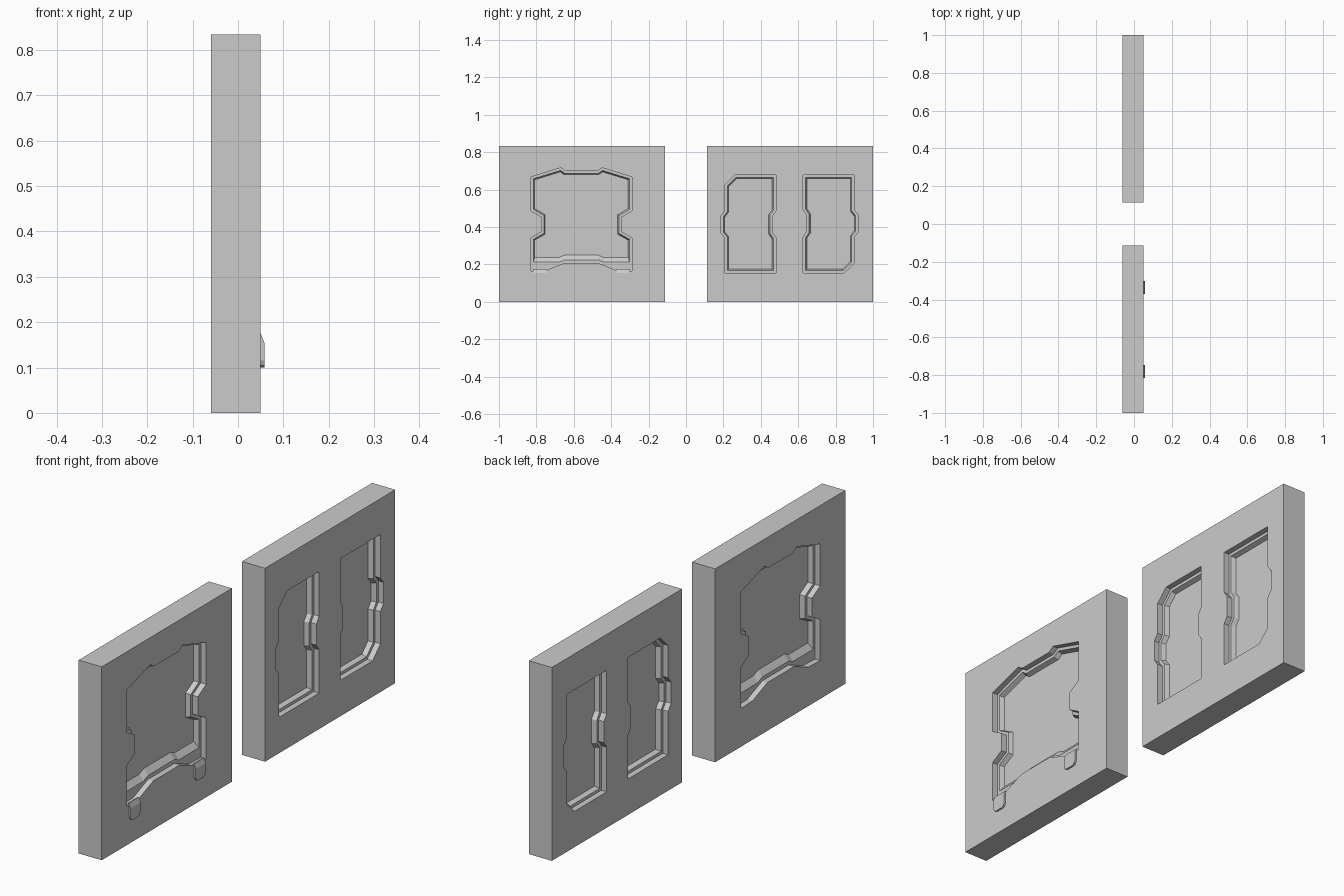
import bpy
import bmesh
from mathutils import Vector

if "Cube" in bpy.data.objects:
    bpy.data.objects.remove(bpy.data.objects["Cube"], do_unlink=True)

# One plain grey for everything
grey = bpy.data.materials.new("light_grey")
grey.use_nodes = True
GREY = (0.6, 0.6, 0.6, 1)
grey.diffuse_color = GREY
grey.node_tree.nodes["Principled BSDF"].inputs["Base Color"].default_value = GREY

MID, HALF, HEIGHT = -0.005, 0.055, 0.834
LEDGE, PANE = 0.030, 0.010      # distances from the middle plane
LEDGE_IN, PANE_IN = 0.013, 0.020


def finish(bm, name):
    bmesh.ops.recalc_face_normals(bm, faces=bm.faces)
    mesh = bpy.data.meshes.new(name)
    bm.to_mesh(mesh)
    bm.free()
    mesh.materials.append(grey)
    obj = bpy.data.objects.new(name, mesh)
    bpy.context.collection.objects.link(obj)
    return obj


def inset(points, d):
    """Mitred inward offset of a counter-clockwise outline."""
    out = []
    for i, p in enumerate(points):
        p = Vector(p)
        a = (p - Vector(points[i - 1])).normalized()
        b = (Vector(points[(i + 1) % len(points)]) - p).normalized()
        na, nb = Vector((-a.y, a.x)), Vector((-b.y, b.x))
        out.append(tuple(p + (na + nb) * d / (1 + na.dot(nb))))
    return out


def mirrored(half, centre):
    right = [(centre + y, z) for y, z in half]
    left = [(centre - y, z) for y, z in reversed(half)]
    return right + left


def loop(bm, points, x):
    return [bm.verts.new((x, y, z)) for y, z in points]


def bridge(bm, a, b):
    for i in range(len(a)):
        bm.faces.new((a[i - 1], a[i], b[i], b[i - 1]))


def slab(name, y0, y1, recesses):
    """Block with stepped recesses on both broad faces."""
    bm = bmesh.new()
    rims = []
    for side in (1, -1):
        rim = loop(bm, [(y0, 0), (y1, 0), (y1, HEIGHT), (y0, HEIGHT)], MID + side * HALF)
        rims.append(rim)
        loops = [rim]
        for outer, ledge, pane in recesses:
            rings = [loop(bm, pts, MID + side * x) for pts, x in
                     ((outer, HALF), (outer, LEDGE), (ledge, LEDGE), (pane, PANE))]
            for a, b in zip(rings, rings[1:]):
                bridge(bm, a, b)
            bm.faces.new(rings[-1])
            loops.append(rings[0])
        edges = []
        for verts in loops:
            for i in range(len(verts)):
                pair = (verts[i - 1], verts[i])
                edges.append(bm.edges.get(pair) or bm.edges.new(pair))
        bmesh.ops.triangle_fill(bm, edges=edges, use_beauty=True)
    bridge(bm, *rims)
    return finish(bm, name)


# Arched recess with a raised sill
CENTRE = -0.559
arch_half = [(0.09, 0.208), (0.19, 0.168), (0.27, 0.165), (0.27, 0.342),
             (0.214, 0.374), (0.214, 0.455), (0.27, 0.487), (0.27, 0.668),
             (0.11, 0.717), (0.085, 0.70)]


def arch_ring(d, sill):
    pts = inset(mirrored(arch_half, CENTRE), d)
    half = [(y - CENTRE, z) for y, z in pts[:len(arch_half)]]
    half[:3] = [(0.09, sill + 0.013), (0.12, sill), (half[2][0], sill)]
    return mirrored(half, CENTRE)


arch = (mirrored(arch_half, CENTRE), arch_ring(LEDGE_IN, 0.212), arch_ring(PANE_IN, 0.237))
slab("arch_slab", -1, -0.113, [arch])

# Pair of window recesses, the second a half-turn of the first
window = [(0.208, 0.155), (0.481, 0.155), (0.481, 0.342), (0.462, 0.369),
          (0.462, 0.46), (0.481, 0.487), (0.481, 0.679), (0.262, 0.679),
          (0.208, 0.626), (0.208, 0.487), (0.187, 0.46), (0.187, 0.369),
          (0.208, 0.342)]
turned = [(1.107 - y, 0.834 - z) for y, z in window]
slab("window_slab", 0.113, 1,
     [(w, inset(w, LEDGE_IN), inset(w, PANE_IN)) for w in (window, turned)])


# Small rounded tabs under the arch
def tab(name, y):
    def outline(top):
        return mirrored([(0.018, 0.10), (0.029, 0.105), (0.034, 0.116), (0.034, top)], y)
    bm = bmesh.new()
    back = loop(bm, outline(0.175), 0.045)
    face = loop(bm, outline(0.175), 0.05)
    front = loop(bm, outline(0.155), 0.058)
    bridge(bm, back, face)
    bridge(bm, face, front)
    bm.faces.new(back)
    bm.faces.new(front)
    finish(bm, name)


for name, sign in (("front_tab", -1), ("back_tab", 1)):
    tab(name, CENTRE + sign * 0.222)
